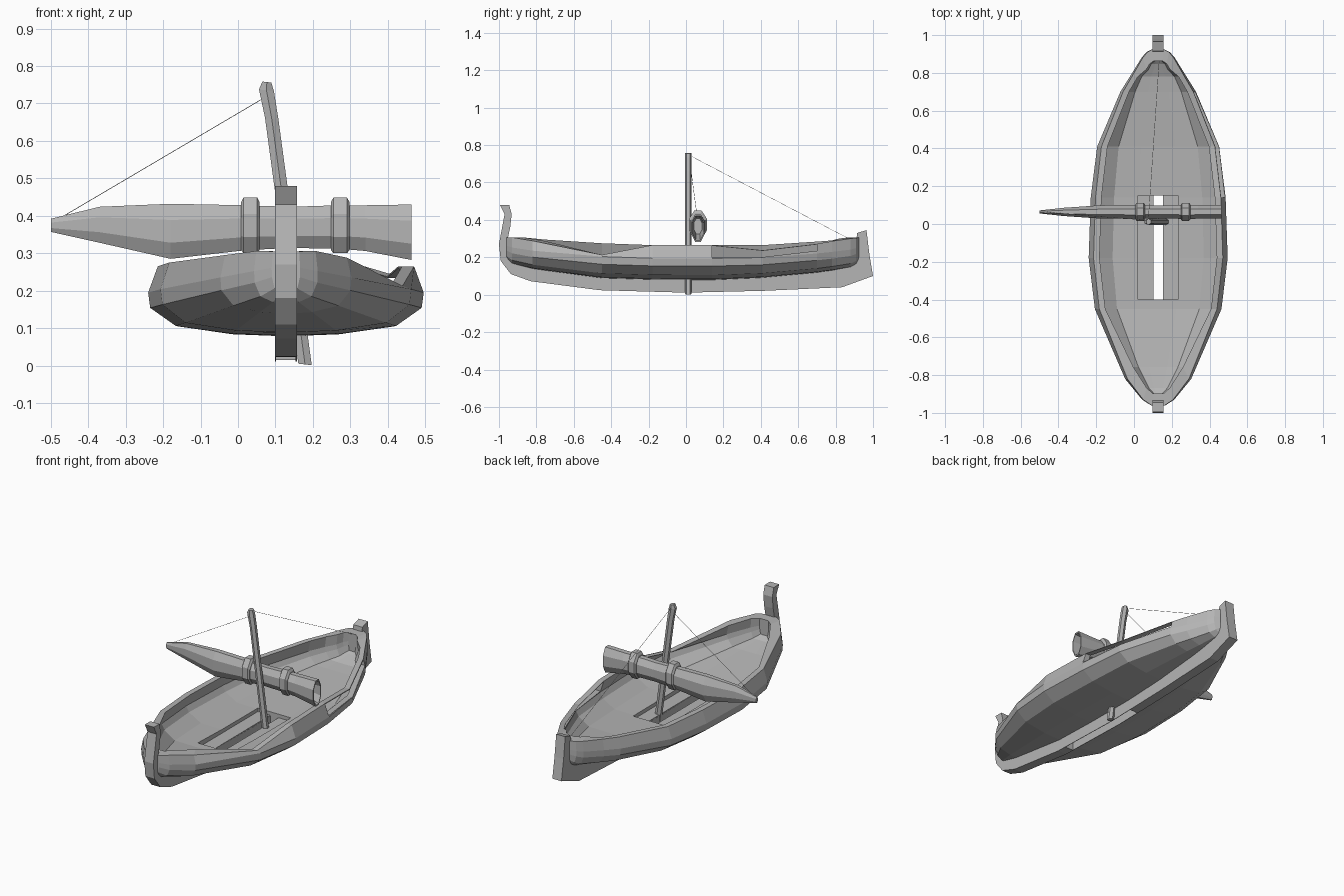
import bpy, bmesh, math
from mathutils import Vector

cube = bpy.data.objects.get("Cube")
if cube:
    bpy.data.objects.remove(cube, do_unlink=True)

CX = 0.128  # centre line of the boat

grey = bpy.data.materials.new("weathered_grey")
grey.use_nodes = True
colour = (0.46, 0.46, 0.46, 1)
grey.diffuse_color = colour
grey.node_tree.nodes["Principled BSDF"].inputs["Base Color"].default_value = colour


def finish(name, bm):
    bmesh.ops.recalc_face_normals(bm, faces=bm.faces)
    mesh = bpy.data.meshes.new(name)
    bm.to_mesh(mesh)
    bm.free()
    mesh.materials.append(grey)
    obj = bpy.data.objects.new(name, mesh)
    bpy.context.collection.objects.link(obj)
    return obj


def loft(bm, rings, closed):
    """Skin a list of point rings and return their vertices."""
    rows = [[bm.verts.new(p) for p in ring] for ring in rings]
    for a, b in zip(rows, rows[1:]):
        n = len(a)
        for i in range(n if closed else n - 1):
            j = (i + 1) % n
            bm.faces.new((a[i], a[j], b[j], b[i]))
    return rows


def capped(name, rings):
    """Closed loft with a face at both ends."""
    bm = bmesh.new()
    rows = loft(bm, rings, True)
    bm.faces.new(rows[0])
    bm.faces.new(rows[-1])
    return finish(name, bm)


def prism(name, outline, x0, x1):
    """Side outline of (y, z) points extruded along x."""
    return capped(name, [[(x, y, z) for y, z in outline] for x in (x0, x1)])


def box(name, x0, x1, y0, y1, z0, z1):
    return prism(name, [(y0, z0), (y1, z0), (y1, z1), (y0, z1)], x0, x1)


def cut(target, cutter):
    mod = target.modifiers.new("cut", 'BOOLEAN')
    mod.operation = 'DIFFERENCE'
    mod.solver = 'EXACT'
    mod.object = cutter
    cutter.hide_render = True
    bpy.context.view_layer.update()
    deps = bpy.context.evaluated_depsgraph_get()
    mesh = bpy.data.meshes.new_from_object(target.evaluated_get(deps))
    target.modifiers.clear()
    target.data = mesh
    bpy.data.objects.remove(cutter, do_unlink=True)


def rod(name, a, b, radius, sides=6):
    a, b = Vector(a), Vector(b)
    turn = (b - a).to_track_quat('Z', 'Y')
    ring = [turn @ Vector((radius * math.cos(t), radius * math.sin(t), 0))
            for t in (math.tau * i / sides for i in range(sides))]
    return capped(name, [[p + end for p in ring] for end in (a, b)])


# Hull: y, half width, rim height at -x, rim height at +x, bottom height
STATIONS = [
    (-.96, .038, .305, .305, .19), (-.93, .085, .306, .306, .165),
    (-.82, .175, .295, .288, .138), (-.45, .335, .275, .213, .088),
    (-.18, .368, .265, .265, .08), (.14, .357, .265, .265, .078),
    (.41, .323, .265, .238, .09), (.7, .2, .284, .272, .117),
    (.78, .15, .29, .286, .128), (.88, .088, .3, .3, .145),
    (.91, .062, .304, .304, .16), (.925, .032, .305, .305, .175)]
OUTER = [(.93, 1), (1, .62), (.985, .4), (.8, .14), (.4, .03)]
INNER = [(.93, 1), (1, .62), (.95, .45), (.71, .22), (.3, .21)]


def section(station, shape, wall, end_gap, keel):
    y, w, rim_l, rim_r, bottom = station
    t = min(wall, w * .22)
    if abs(y) > .8:
        y -= math.copysign(end_gap, y)
    sides = []
    for sign, rim in ((-1, rim_l), (1, rim_r)):
        sides.append([(CX + sign * (w * u - t * min(1, u * u + .1)), y,
                       bottom + ((rim if v == 1 else rim_l) - bottom) * v)
                      for u, v in shape])
    middle = (CX, y, bottom + keel * (rim_l - bottom))
    return sides[0] + [middle] + sides[1][::-1]


bm = bmesh.new()
outer = loft(bm, [section(s, OUTER, 0, 0, 0) for s in STATIONS], False)
inner = loft(bm, [section(s, INNER, .033, .062, .21) for s in STATIONS], False)
for o, i in ((outer[0], inner[0]), (outer[-1], inner[-1])):
    bm.faces.new(o)
    bm.faces.new(i)
    bm.faces.new((o[0], o[-1], i[-1], i[0]))
for k in range(len(STATIONS) - 1):
    for e in (0, -1):
        bm.faces.new((outer[k][e], outer[k + 1][e], inner[k + 1][e], inner[k][e]))
hull = finish("hull", bm)

# Floor recess with its slot, and the missing side plank under a thin strip of rim
cut(hull, box("recess_cutter", .022, .234, -.4, .15, .097, .2))
cut(hull, box("slot_cutter", CX - .027, CX + .027, -.4, .15, -.1, .2))
cut(hull, prism("side_cutter", [(.14, .2), (.4, .2), (.7, .235), (.7, .268),
                                (.41, .234), (.14, .261)], .2, .7))

# Keel with curled stem and stern post
KEEL_OUT = [(-.995, .48), (-.97, .43), (-.985, .35), (-1, .27), (-.99, .18),
            (-.936, .11), (-.83, .072), (-.46, .024), (0, .011), (.42, .021),
            (.835, .04), (1, .1), (.98, .22), (.965, .345)]
KEEL_IN = [(-.945, .48), (-.932, .43), (-.94, .36), (-.955, .29), (-.94, .22),
           (-.9, .19), (-.81, .15), (-.46, .1), (0, .09), (.42, .1),
           (.8, .145), (.88, .18), (.905, .24), (.915, .33)]
H = .029
keel = capped("keel", [[(CX - H, *o), (CX + H, *o), (CX + H, *i), (CX - H, *i)]
                       for o, i in zip(KEEL_OUT, KEEL_IN)])
cut(keel, box("keel_cutter", CX - .026, CX + .026, -.4, .15, -.1, .2))

# Leaning six-sided mast with a narrowed head
MAST = [(.179, .003, .018), (.09, .66, .018), (.076, .735, .02), (.077, .757, .012)]
SIX = [math.tau * (i + .5) / 6 for i in range(6)]
capped("mast", [[(x + r * 1.15 * math.cos(t), .012 + .017 * math.sin(t),
                  z - r * .13 * math.cos(t)) for t in SIX] for x, z, r in MAST])


def bundle(name, profile, sides=8, y=.064):
    """Rings along x from (x, low z, high z, half depth)."""
    k = 1 / math.cos(math.pi / sides)
    angles = [math.tau * (i + .5) / sides for i in range(sides)]
    return capped(name, [[(x, y + depth * k * math.cos(t),
                           (low + high) / 2 + (high - low) / 2 * k * math.sin(t))
                          for t in angles] for x, low, high, depth in profile])


# Furled sail with a hollow flared end, and its two lashings
bundle("furled_sail", [
    (-.5, .357, .392, .008), (-.37, .328, .424, .022), (-.18, .285, .432, .035),
    (.02, .308, .428, .037), (.14, .314, .424, .034), (.27, .312, .428, .037),
    (.34, .306, .428, .036), (.463, .282, .43, .036), (.463, .29, .422, .031),
    (.36, .325, .408, .022)])
for label, x in (("right", .033), ("left", .273)):
    bundle("sail_lashing_" + label, [
        (x - .025, .308, .436, .04), (x - .018, .3, .449, .048),
        (x + .018, .3, .449, .048), (x + .025, .308, .436, .04)])

# Rigging ropes
rod("yard_rope", (-.49, .064, .385), (.07, .02, .715), .001)
rod("stern_rope", (.076, .025, .742), (.133, .86, .305), .001)
